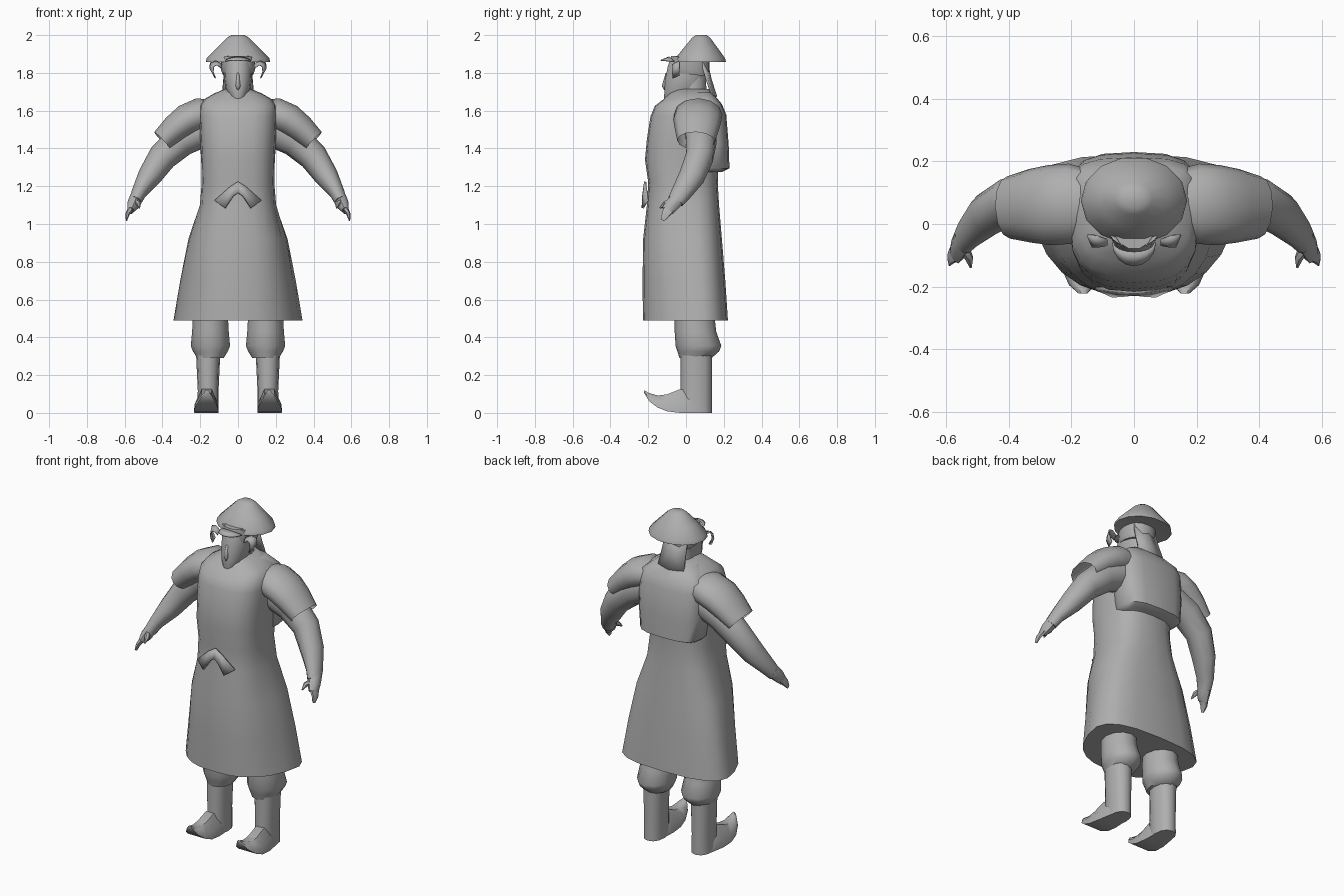
import bpy, bmesh, math
from mathutils import Vector

grey = bpy.data.materials.new("plain_grey")
grey.diffuse_color = (0.43, 0.43, 0.43, 1)


def finish(name, bm, mirror=False, angle=50):
    bmesh.ops.recalc_face_normals(bm, faces=bm.faces)
    me = bpy.data.meshes.new(name)
    bm.to_mesh(me)
    bm.free()
    ob = bpy.data.objects.new(name, me)
    bpy.context.collection.objects.link(ob)
    me.materials.append(grey)
    if mirror:
        ob.modifiers.new("mirror", 'MIRROR')
    bpy.ops.object.select_all(action='DESELECT')
    ob.select_set(True)
    bpy.context.view_layer.objects.active = ob
    bpy.ops.object.shade_smooth_by_angle(angle=math.radians(angle))
    return ob


def bridge(name, rings, caps=(True, True), **kw):
    """Skin a list of point rings."""
    bm = bmesh.new()
    vs = [[bm.verts.new(p) for p in r] for r in rings]
    n = len(vs[0])
    for a, b in zip(vs, vs[1:]):
        for i in range(n):
            j = (i + 1) % n
            bm.faces.new((a[i], a[j], b[j], b[i]))
    if caps[0]:
        bm.faces.new(vs[0])
    if caps[1]:
        bm.faces.new(vs[-1])
    return finish(name, bm, **kw)


def unit_ring(n, power):
    out = []
    for i in range(n):
        t = 2 * math.pi * i / n
        c, s = math.cos(t), math.sin(t)
        out.append((math.copysign(abs(c) ** (2 / power), c),
                    math.copysign(abs(s) ** (2 / power), s)))
    return out


def stack(name, rows, cx=0, n=16, power=2, tilt=0, **kw):
    """Upright body from rows of (z, half width, front y, back y, optional widening to the back)."""
    rings = []
    for z, rx, y0, y1, *k in rows:
        cy, ry, k = (y0 + y1) / 2, (y1 - y0) / 2, (k[0] if k else 0)
        rings.append([(cx + rx * c * (1 + k * s) / (1 + k * .3), cy + ry * s, z + tilt * (cy + ry * s))
                      for c, s in unit_ring(n, power)])
    return bridge(name, rings, **kw)


def tube(name, path, n=10, **kw):
    """Limb along a path of (x, y, z, radius across, radius in depth)."""
    pts = [Vector(p[:3]) for p in path]
    rings = []
    for i, p in enumerate(path):
        t = (pts[min(i + 1, len(pts) - 1)] - pts[max(i - 1, 0)]).normalized()
        b = Vector((0, 1, 0))
        b = (b - t * b.dot(t)).normalized()
        a = b.cross(t)
        rings.append([pts[i] + a * p[3] * c + b * p[4] * s for c, s in unit_ring(n, 2)])
    return bridge(name, rings, **kw)


def strip(name, pairs, thick=0.008, mirror=True):
    """Cloth strip between pairs of edge points."""
    bm = bmesh.new()
    vs = [[bm.verts.new(p) for p in pr] for pr in pairs]
    for a, b in zip(vs, vs[1:]):
        bm.faces.new((a[0], a[1], b[1], b[0]))
    ob = finish(name, bm, mirror)
    ob.modifiers.new("thickness", 'SOLIDIFY').thickness = thick
    return ob


# Long robe, its skirt flaring widest toward the back
stack("robe", [
    (0.49, .345, -.228, .222, .24), (0.70, .31, -.23, .208, .22), (0.92, .268, -.227, .19, .15),
    (1.10, .205, -.207, .175, .05), (1.22, .192, -.20, .168), (1.34, .195, -.217, .172),
    (1.45, .2, -.207, .18), (1.57, .205, -.188, .18), (1.625, .203, -.165, .175),
    (1.66, .18, -.12, .16), (1.69, .128, -.09, .14), (1.715, .07, -.05, .12)],
    n=20, power=2.7)

# Loose back of the robe that hangs over the waist
stack("back_drape", [
    (1.275, .165, .02, .19), (1.295, .19, .0, .23), (1.42, .202, .0, .226),
    (1.58, .205, .0, .213), (1.635, .197, .0, .19), (1.695, .12, .0, .14)],
    power=3)

# Knot ends on the front of the waist
strip("waist_knot", [((0, -.222, 1.225), (0, -.228, 1.165)),
                     ((.04, -.22, 1.20), (.025, -.232, 1.15)),
                     ((.125, -.21, 1.125), (.07, -.235, 1.085))], thick=.012)

# Short sleeves, open at the cuff
tube("sleeve", [(.12, .07, 1.585, .07, .10), (.20, .065, 1.58, .088, .128),
                (.27, .06, 1.55, .086, .128), (.33, .058, 1.505, .077, .118),
                (.40, .053, 1.44, .064, .10)],
     n=12, caps=(True, False), mirror=True)

# Arms, hands and fingers
tube("arm", [(.18, .075, 1.50, .09, .09), (.30, .08, 1.445, .088, .085),
             (.40, .072, 1.355, .077, .075), (.47, .03, 1.25, .063, .07),
             (.525, -.025, 1.165, .04, .055), (.545, -.055, 1.12, .034, .045)],
     mirror=True)
tube("hand", [(.54, -.04, 1.14, .034, .042), (.555, -.075, 1.10, .034, .038),
              (.570, -.098, 1.07, .018, .034)], n=8, mirror=True)
tube("fingers", [(.568, -.09, 1.08, .017, .034), (.586, -.108, 1.05, .011, .024),
                 (.590, -.125, 1.02, .004, .012)], n=6, mirror=True)
tube("thumb", [(.545, -.075, 1.12, .018, .02), (.526, -.11, 1.108, .014, .014),
               (.522, -.138, 1.085, .004, .005)], n=6, mirror=True)

# Baggy trousers gathered into the boots
stack("trouser_leg", [
    (.29, .07, -.035, .135), (.325, .092, -.045, .175), (.355, .104, -.055, .187),
    (.43, .097, -.06, .16), (.56, .09, -.06, .145)], cx=.146, n=12, mirror=True)

# Boot shafts
stack("boot_shaft", [(0, .056, -.03, .138), (.12, .055, -.03, .138),
                     (.31, .064, -.028, .138)], cx=.158, n=12, power=2.3, mirror=True)

# Boot feet with upturned toes: (y, x, sole half width, sole z, top z)
rings = []
for y, x, w, z0, z1 in [(.10, .16, .046, 0, .05), (.04, .162, .056, 0, .11),
                        (-.03, .166, .064, 0, .126), (-.10, .168, .066, .008, .098),
                        (-.15, .168, .06, .028, .092), (-.195, .166, .042, .062, .105),
                        (-.222, .163, .014, .106, .12)]:
    h = z1 - z0
    rings.append([(x - w, y, z0), (x + w, y, z0), (x + w * .92, y, z0 + h * .45),
                  (x + w * .4, y, z1), (x - w * .4, y, z1), (x - w * .92, y, z0 + h * .45)])
bridge("boot_foot", rings, mirror=True)

# Neck, head and nose
stack("neck", [(1.64, .07, -.05, .11), (1.80, .062, -.03, .105)], n=12)
stack("head", [(1.635, .022, -.11, -.01), (1.67, .046, -.118, .05), (1.715, .066, -.116, .085),
               (1.77, .074, -.112, .10), (1.83, .077, -.10, .112), (1.89, .07, -.08, .11)],
      n=14, power=2.2)
stack("nose", [(1.71, .008, -.116, -.08), (1.73, .015, -.128, -.08),
               (1.80, .008, -.108, -.08)], n=8, angle=80)

# Head wrap, tilted down toward the back
stack("head_wrap", [(1.795, .082, -.075, .12), (1.82, .09, -.085, .125),
                    (1.88, .092, -.075, .125)], power=2.3, tilt=-.12)

# Curved peak above the brow
arc = [math.radians(a) for a in (0, 22, 45, 68, 90)]
strip("brow_peak", [((.07 * math.sin(a), -.06 - .075 * math.cos(a), 1.862 + .006 * math.cos(a)),
                     (.068 * math.sin(a), -.06 - .03 * math.cos(a), 1.862 + .025 * math.cos(a)))
                    for a in arc], thick=.005)

# Ribbons at the temples
strip("temple_ribbon", [((.085, -.05, 1.85), (.085, -.07, 1.825)),
                        ((.118, -.04, 1.865), (.112, -.075, 1.845)),
                        ((.148, -.035, 1.855), (.13, -.075, 1.835)),
                        ((.152, -.035, 1.825), (.135, -.075, 1.805)),
                        ((.130, -.035, 1.785), (.122, -.07, 1.77))], thick=.006)

# Neck cloth hanging from the hat
strip("neck_cloth", [((0, .115, 1.86), (.075, .09, 1.86)),
                     ((0, .135, 1.77), (.078, .115, 1.77)),
                     ((0, .165, 1.675), (.085, .145, 1.68))], thick=.012)

# Wide domed hat
stack("hat", [(1.868, .10, -.02, .15), (1.858, .17, -.065, .215), (1.878, .166, -.06, .21),
              (1.935, .11, -.012, .168), (1.985, .06, .03, .13), (2.0, .035, .05, .11)],
      n=14, angle=60)
